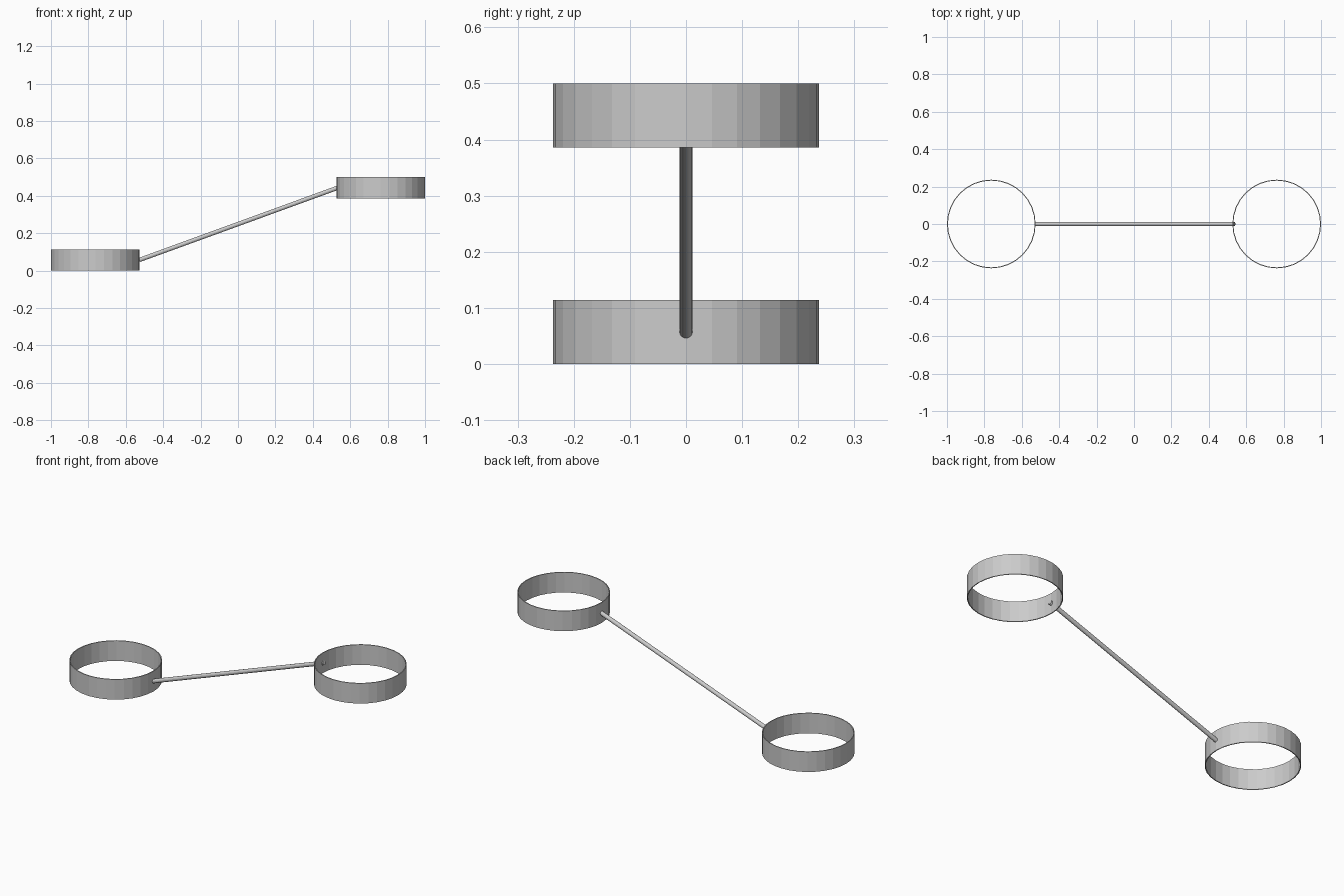
import bpy, bmesh, math
from mathutils import Vector

if "Cube" in bpy.data.objects:
    bpy.data.objects.remove(bpy.data.objects["Cube"])

grey = bpy.data.materials.new("light grey")
grey.diffuse_color = (0.6, 0.6, 0.6, 1)
grey.use_nodes = True
grey.node_tree.nodes["Principled BSDF"].inputs["Base Color"].default_value = grey.diffuse_color

RADIUS, WALL, HEIGHT = 0.237, 0.005, 0.114


def finish(name, bm):
    bmesh.ops.recalc_face_normals(bm, faces=bm.faces)
    mesh = bpy.data.meshes.new(name)
    bm.to_mesh(mesh)
    bm.free()
    mesh.materials.append(grey)
    obj = bpy.data.objects.new(name, mesh)
    bpy.context.collection.objects.link(obj)
    return obj


def ring(name, x, z, sides=32):
    """Thin open hoop: a rectangular wall section swept around z."""
    bm = bmesh.new()
    section = [(RADIUS, 0), (RADIUS, HEIGHT),
               (RADIUS - WALL, HEIGHT), (RADIUS - WALL, 0)]
    loops = []
    for i in range(sides):
        a = 2 * math.pi * i / sides
        loops.append([bm.verts.new((x + r * math.cos(a), r * math.sin(a), z + h))
                      for r, h in section])
    for i in range(sides):
        p, q = loops[i], loops[(i + 1) % sides]
        for k in range(4):
            n = (k + 1) % 4
            bm.faces.new((p[k], q[k], q[n], p[n]))
    return finish(name, bm)


# Two hoops at different heights
ring("lower_ring", -0.763, 0.0)
ring("upper_ring", 0.763, 0.386)

# Slanted rod, its upper tip poking through the upper hoop wall
start, end = Vector((-0.528, 0, 0.057)), Vector((0.538, 0, 0.445))
axis = end - start
bm = bmesh.new()
bmesh.ops.create_cone(bm, cap_ends=True, segments=16, radius1=0.0115,
                      radius2=0.0115, depth=axis.length)
rod = finish("connecting_rod", bm)
rod.location = (start + end) / 2
rod.rotation_euler = (0, math.atan2(axis.x, axis.z), 0)
